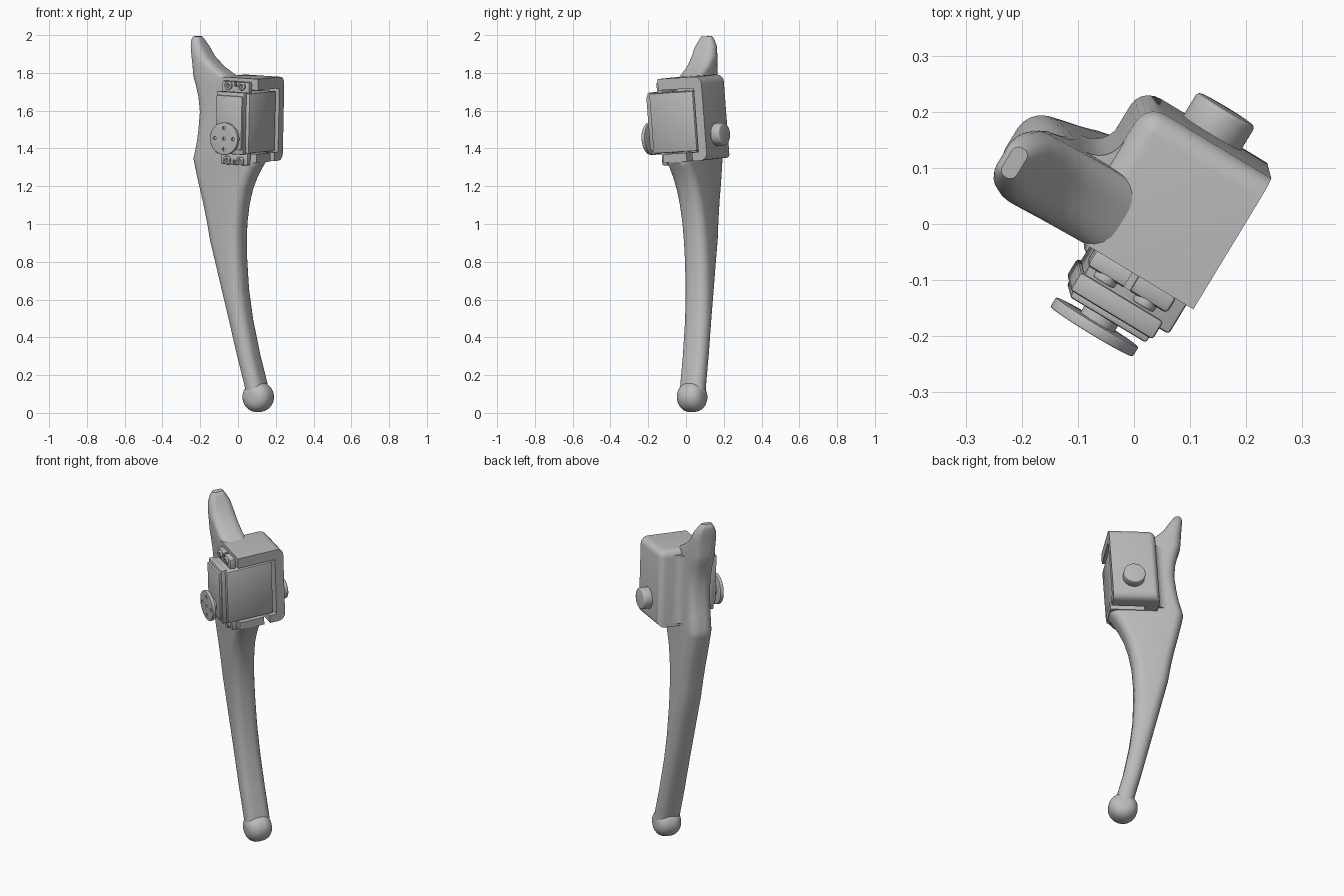
import bpy, bmesh, math
from mathutils import Matrix, Vector

cube = bpy.data.objects.get("Cube")
if cube:
    bpy.data.objects.remove(cube, do_unlink=True)

# Leaning frame: first axis across the leg, second to the back, third up the leg
up = Vector((0.02, -0.075, 0.997)).normalized()
across = Vector((0.855, -0.515, -0.055))
across = (across - up * across.dot(up)).normalized()
FRAME = Matrix((across, up.cross(across), up)).transposed().to_4x4()

grey = bpy.data.materials.new("plain grey")
grey.use_nodes = True
grey.diffuse_color = (0.5, 0.5, 0.5, 1)
grey.node_tree.nodes["Principled BSDF"].inputs["Base Color"].default_value = (0.5, 0.5, 0.5, 1)


def make(name, bm):
    bmesh.ops.recalc_face_normals(bm, faces=bm.faces)
    me = bpy.data.meshes.new(name)
    bm.to_mesh(me)
    bm.free()
    me.materials.append(grey)
    ob = bpy.data.objects.new(name, me)
    bpy.context.collection.objects.link(ob)
    return ob


def box(name, lo, hi, bevel=0, keep=lambda e: True, segments=2):
    bm = bmesh.new()
    bmesh.ops.create_cube(bm, size=1)
    for v in bm.verts:
        v.co = [l + (h - l) * (c + 0.5) for l, h, c in zip(lo, hi, v.co)]
    if bevel:
        edges = [e for e in bm.edges if keep(e)]
        bmesh.ops.bevel(bm, geom=edges, offset=bevel, segments=segments, profile=0.5, affect='EDGES')
    return make(name, bm)


def disc(name, a, c, b0, b1, r, bevel=0, segments=3):
    bm = bmesh.new()
    bmesh.ops.create_cone(bm, cap_ends=True, segments=40, radius1=r, radius2=r, depth=b1 - b0,
                          matrix=Matrix.Translation((a, (b0 + b1) / 2, c)) @ Matrix.Rotation(math.pi / 2, 4, 'X'))
    if bevel:
        rims = [e for e in bm.edges if abs(e.verts[0].co.y - e.verts[1].co.y) < 1e-4]
        bmesh.ops.bevel(bm, geom=rims, offset=bevel, segments=segments, profile=0.5, affect='EDGES')
    return make(name, bm)


def cut(ob, cutters):
    for c in cutters:
        m = ob.modifiers.new("cut", 'BOOLEAN')
        m.operation = 'DIFFERENCE'
        m.object = c
        bpy.context.view_layer.objects.active = ob
        bpy.ops.object.modifier_apply(modifier=m.name)
        bpy.data.objects.remove(c, do_unlink=True)


def section(a0, a1, b0, b1, r, n=5):
    # rounded rectangle around the leg
    pts = []
    for k, (a, b) in enumerate(((a1 - r, b1 - r), (a0 + r, b1 - r), (a0 + r, b0 + r), (a1 - r, b0 + r))):
        for i in range(n + 1):
            t = math.pi / 2 * (k + i / n)
            pts.append((a + r * math.cos(t), b + r * math.sin(t)))
    return pts


# Leg blade with the upper hook: height, inner edge, outer edge
FRONT, BACK = 0.02, 0.16
rows = [(0.09, 0.02, 0.118), (0.16, 0, 0.1), (0.3, -0.045, 0.055), (0.49, -0.103, 0.007),
        (0.65, -0.152, -0.022), (0.81, -0.2, -0.037), (0.9, -0.228, -0.041), (1, -0.25, -0.04),
        (1.1, -0.276, -0.028), (1.18, -0.3, -0.009), (1.25, -0.32, 0.02), (1.3, -0.333, 0.048),
        (1.33, -0.341, 0.068), (1.35, -0.336, 0.068), (1.352, -0.336, -0.14), (1.42, -0.322, -0.14),
        (1.48, -0.314, -0.14), (1.58, -0.307, -0.14), (1.66, -0.318, -0.14), (1.72, -0.335, -0.14),
        (1.765, -0.351, -0.1), (1.785, -0.354, -0.14), (1.82, -0.358, -0.2), (1.87, -0.364, -0.26),
        (1.92, -0.37, -0.295), (1.95, -0.374, -0.315), (1.967, -0.372, -0.325), (1.975, -0.365, -0.335)]
bm = bmesh.new()
rings = []
for c, a0, a1 in rows:
    inset = 0.04 * max(0, (c - 1.87) / 0.105) ** 2
    r = min(0.05, 0.45 * (a1 - a0))
    rings.append([bm.verts.new((a, b, c)) for a, b in section(a0, a1, FRONT + inset, BACK - inset, r)])
for low, high in zip(rings, rings[1:]):
    for i in range(len(low)):
        j = (i + 1) % len(low)
        bm.faces.new((low[i], low[j], high[j], high[i]))
bm.faces.new(rings[0])
bm.faces.new(rings[-1])
parts = [make("leg_blade", bm)]

# Rounded foot
parts.append(disc("foot", 0.07, 0.084, 0.015, 0.16, 0.08, 0.06, 6))

# Motor housing, open at the front and on the outer side
LEFT, RIGHT, REAR, BOTTOM, TOP = -0.19, 0.07, 0.29, 1.33, 1.775


def rounded(e):
    m = (e.verts[0].co + e.verts[1].co) / 2
    flat_end = abs(m.x - RIGHT) < 0.001 or abs(m.y - FRONT) < 0.001
    return not flat_end and m.y > REAR - 0.01 or (m.z > TOP - 0.01 and m.x < LEFT + 0.01)


housing = box("motor_housing", (LEFT, FRONT, BOTTOM), (RIGHT, REAR, TOP), 0.04, rounded, 5)
cut(housing, [box("cavity", (-0.14, -0.1, 1.376), (0.3, 0.24, 1.715)),
              box("slot", (-0.12, 0.165, 1.2), (0.3, 0.2, 1.5))])
parts.append(housing)

# Fillet between blade and housing
bm = bmesh.new()
R = 0.05
profile = [(LEFT + 0.01, BACK - 0.01), (LEFT - R, BACK - 0.01)]
for i in range(7):
    t = math.pi / 2 * i / 6
    profile.append((LEFT - R + R * math.sin(t), BACK + R - R * math.cos(t)))
profile.append((LEFT + 0.01, BACK + R))
face = bm.faces.new([bm.verts.new((a, b, BOTTOM + 0.02)) for a, b in profile])
ext = bmesh.ops.extrude_face_region(bm, geom=[face])
bmesh.ops.translate(bm, vec=(0, 0, TOP - BOTTOM - 0.05),
                    verts=[v for v in ext["geom"] if isinstance(v, bmesh.types.BMVert)])
parts.append(make("housing_fillet", bm))

# Rear pivot
AXIS_A, AXIS_C = -0.047, 1.46
parts.append(disc("rear_pivot", AXIS_A, AXIS_C, 0.28, 0.34, 0.06, 0.008))

# Motor case and stepped front cover
parts.append(box("motor_case", (-0.125, -0.045, 1.382), (0.06, 0.225, 1.7), 0.006))
parts.append(box("motor_cover", (-0.132, -0.068, 1.375), (0.04, -0.03, 1.705), 0.006))
parts.append(box("gear_cover", (-0.125, -0.08, 1.4), (0.034, -0.06, 1.685), 0.005))

# Mounting tabs with screw holes
for name, c0, c1, hole in (("upper_tab", 1.68, 1.757, 1.735), ("lower_tab", 1.315, 1.4, 1.338)):
    tab = box(name, (-0.132, -0.012, c0), (0.035, 0.022, c1), 0.008)
    holes = [disc("hole", a, hole, -0.1, 0.1, 0.011) for a in (-0.09, -0.008)]
    edge = c1 if name == "upper_tab" else c0
    holes.append(box("notch", (-0.056, -0.1, edge - 0.025), (-0.042, 0.1, edge + 0.025)))
    cut(tab, holes)
    parts.append(tab)
    for a in (-0.09, -0.008):
        ring = disc("tab_boss", a, hole, -0.024, -0.008, 0.022, 0.004)
        cut(ring, [disc("hole", a, hole, -0.1, 0.1, 0.011)])
        parts.append(ring)

# Output shaft and drive disc with screw holes
parts.append(disc("output_shaft", AXIS_A, AXIS_C, -0.11, -0.07, 0.035))
wheel = disc("drive_disc", AXIS_A, AXIS_C, -0.125, -0.105, 0.086, 0.003)
spots = [(0, 0)] + [(0.056 * math.cos(k * math.pi / 2), 0.056 * math.sin(k * math.pi / 2)) for k in range(4)]
cut(wheel, [disc("hole", AXIS_A + a, AXIS_C + c, -0.2, -0.112, 0.009) for a, c in spots])
parts.append(wheel)

# Lean every part into place and smooth the rounded surfaces
for ob in parts:
    ob.data.transform(FRAME)
    bpy.ops.object.select_all(action='DESELECT')
    ob.select_set(True)
    bpy.context.view_layer.objects.active = ob
    bpy.ops.object.shade_smooth_by_angle(angle=math.radians(32))
